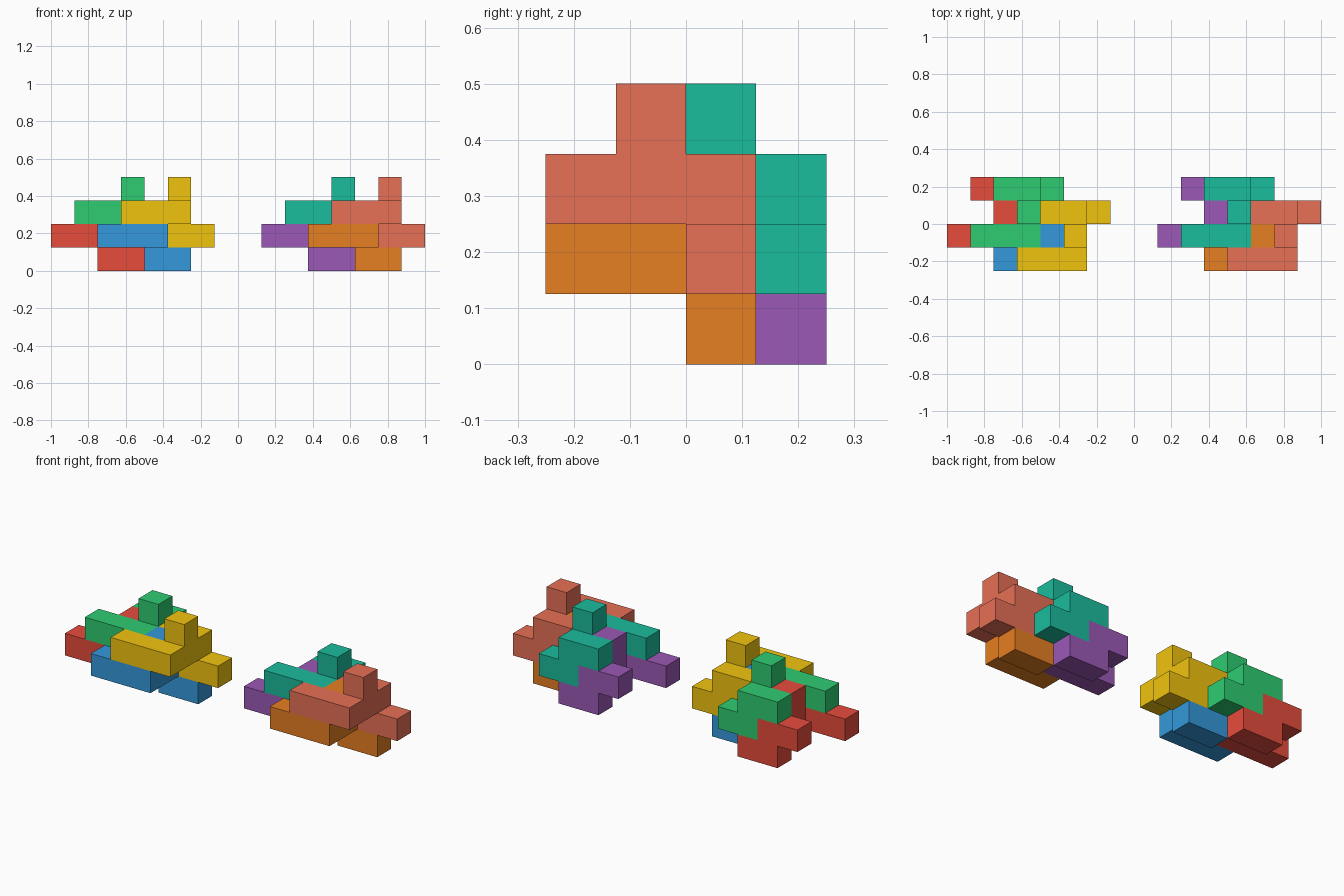
import bpy
import bmesh

if "Cube" in bpy.data.objects:
    bpy.data.objects.remove(bpy.data.objects["Cube"])

U = 0.125  # edge length of one cube cell

# One puzzle piece as cube cells: long arm, bridge with a peg, stepped foot
CELLS = {(0, 0, 0), (1, 0, 0), (2, 0, 0),
         (2, 1, 0), (2, 1, 1),
         (2, 2, 0), (1, 2, 0), (2, 2, -1), (3, 2, -1)}


def linear(c):
    c /= 255
    return c / 12.92 if c <= 0.04045 else ((c + 0.055) / 1.055) ** 2.4


def make_piece(name, offset, rgb):
    """Closed shell around the cells; faces shared by two cells are skipped."""
    bm = bmesh.new()
    for cell in CELLS:
        for a in range(3):
            b, c = (a + 1) % 3, (a + 2) % 3
            for side in (0, 1):
                neighbour = list(cell)
                neighbour[a] += 2 * side - 1
                if tuple(neighbour) in CELLS:
                    continue
                quad = []
                for db, dc in ((0, 0), (1, 0), (1, 1), (0, 1)):
                    p = list(cell)
                    p[a] += side
                    p[b] += db
                    p[c] += dc
                    quad.append(bm.verts.new([v * U for v in p]))
                bm.faces.new(quad if side else quad[::-1])
    bmesh.ops.remove_doubles(bm, verts=bm.verts[:], dist=1e-4)
    # Merge coplanar cell faces into clean flat faces
    bmesh.ops.dissolve_limit(bm, angle_limit=0.01, verts=bm.verts[:], edges=bm.edges[:])
    bmesh.ops.recalc_face_normals(bm, faces=bm.faces[:])
    mesh = bpy.data.meshes.new(name)
    bm.to_mesh(mesh)
    bm.free()
    mat = bpy.data.materials.new(name + "_colour")
    mat.diffuse_color = (*[linear(v) for v in rgb], 1)
    mat.use_nodes = True
    mat.node_tree.nodes["Principled BSDF"].inputs["Base Color"].default_value = mat.diffuse_color
    mesh.materials.append(mat)
    obj = bpy.data.objects.new(name, mesh)
    obj.location = [v * U for v in offset]
    bpy.context.collection.objects.link(obj)


# Four interlocking positions: lower back, lower front, upper back, upper front
SLOTS = [(0, 1, 1), (2, 0, 1), (1, 1, 2), (3, 0, 2)]
LEFT = [("red", (231, 76, 60)), ("blue", (52, 152, 219)),
        ("green", (46, 204, 113)), ("yellow", (241, 196, 15))]
RIGHT = [("purple", (155, 89, 182)), ("orange", (230, 126, 34)),
         ("teal", (26, 188, 156)), ("salmon", (231, 112, 86))]

# Two identical clusters, nine cells apart
for side, start, colours in (("left", -8, LEFT), ("right", 1, RIGHT)):
    for (x, y, z), (colour, rgb) in zip(SLOTS, colours):
        make_piece(f"{side}_{colour}_piece", (x + start, y - 2, z), rgb)
